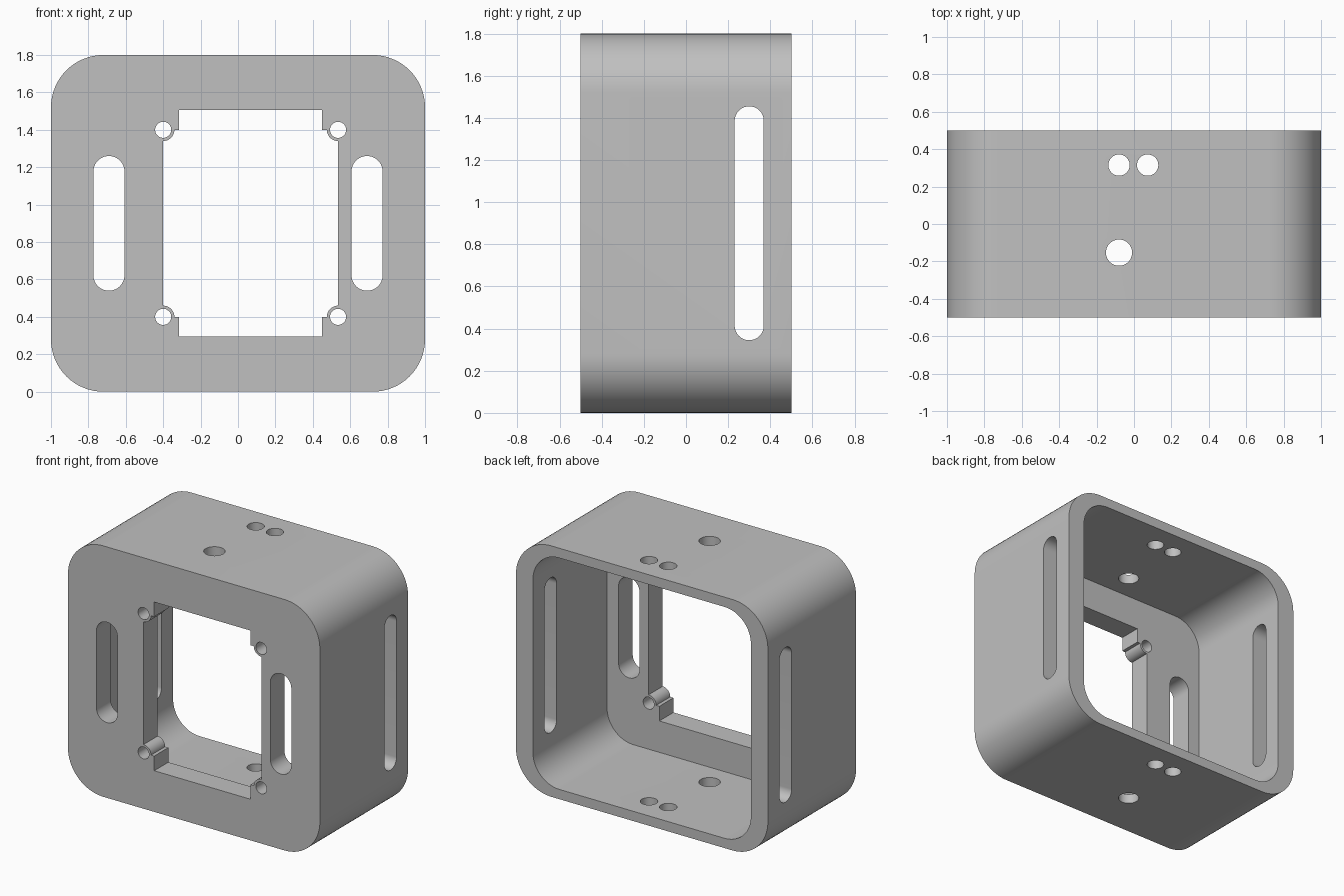
import bpy, bmesh
from math import sin, cos, pi
from mathutils import Vector

cube = bpy.data.objects.get("Cube")
if cube:
    bpy.data.objects.remove(cube)

MID = 0.9          # height of the centre line
PLATE = 0.16       # front plate thickness

grey = bpy.data.materials.new("light grey")
grey.use_nodes = True
colour = (0.53, 0.53, 0.53, 1)
grey.diffuse_color = colour
grey.node_tree.nodes["Principled BSDF"].inputs["Base Color"].default_value = colour


def arc(u, v, r, start, end, n):
    return [(u + r * cos(start + (end - start) * i / n),
             v + r * sin(start + (end - start) * i / n)) for i in range(n + 1)]


def rounded(u, v, hw, hh, r, n=16):
    """Rounded rectangle outline; a slot or circle when r fills it."""
    pts = []
    for q, (su, sv) in enumerate([(1, 1), (-1, 1), (-1, -1), (1, -1)]):
        pts += arc(u + su * (hw - r), v + sv * (hh - r), r, q * pi / 2, (q + 1) * pi / 2, n)
    return pts


def circle(u, v, r):
    return arc(u, v, r, 0, 2 * pi, 40)[:-1]


def prism(name, outline, axis, lo, hi):
    """Extrude a closed outline along an axis from lo to hi."""
    place = {"x": lambda u, v, d: (d, u, v),
             "y": lambda u, v, d: (u, d, v),
             "z": lambda u, v, d: (u, v, d)}[axis]
    bm = bmesh.new()
    face = bm.faces.new([bm.verts.new(place(u, v, lo)) for u, v in outline])
    new = bmesh.ops.extrude_face_region(bm, geom=[face])["geom"]
    shift = Vector(place(0, 0, hi - lo))
    bmesh.ops.translate(bm, vec=shift, verts=[g for g in new if isinstance(g, bmesh.types.BMVert)])
    bmesh.ops.remove_doubles(bm, verts=bm.verts, dist=1e-5)
    bmesh.ops.recalc_face_normals(bm, faces=bm.faces)
    mesh = bpy.data.meshes.new(name)
    bm.to_mesh(mesh)
    bm.free()
    mesh.materials.append(grey)
    ob = bpy.data.objects.new(name, mesh)
    bpy.context.collection.objects.link(ob)
    return ob


def cut(body, outline, axis, lo, hi):
    cutter = prism("cutter", outline, axis, lo, hi)
    cutter.hide_render = True
    mod = body.modifiers.new("cut", "BOOLEAN")
    mod.operation = "DIFFERENCE"
    mod.solver = "EXACT"
    mod.object = cutter
    bpy.context.view_layer.objects.active = body
    bpy.ops.object.modifier_apply(modifier=mod.name)
    bpy.data.objects.remove(cutter)


# Outer shell, hollowed from the open back
housing = prism("housing", rounded(0, MID, 1, 0.9, 0.28), "y", -0.5, 0.5)
cut(housing, rounded(0, MID, 0.865, 0.83, 0.21), "y", -0.5 + PLATE, 0.7)

# Front window with stepped corners wrapped round the screw bosses
WX, HW, HH = 0.0675, 0.4675, 0.5
corner = arc(HW, HH, 0.06, 1.5 * pi, pi, 12) + [(0.3825, HH), (0.3825, 0.605)]
window = []
for su, sv in [(1, 1), (-1, 1), (-1, -1), (1, -1)]:
    pts = corner if su == sv else corner[::-1]
    window += [(WX + su * u, MID + sv * v) for u, v in pts]
cut(housing, window, "y", -0.7, -0.2)

# Screw holes and front slots
for s in (-1, 1):
    for t in (-1, 1):
        cut(housing, circle(WX + s * HW, MID + t * HH, 0.043), "y", -0.7, -0.2)
    cut(housing, rounded(s * 0.69, MID, 0.083, 0.36, 0.0829), "y", -0.7, -0.2)

# Long slots through both side walls
cut(housing, rounded(0.3, MID, 0.069, 0.555, 0.0689), "x", -1.2, 1.2)

# Round holes through top and bottom
for x, y, r in [(-0.08, 0.315, 0.057), (0.073, 0.315, 0.057), (-0.08, -0.153, 0.07)]:
    cut(housing, circle(x, y, r), "z", -0.2, 2)

bpy.ops.object.select_all(action="DESELECT")
housing.select_set(True)
bpy.context.view_layer.objects.active = housing
bpy.ops.object.shade_smooth_by_angle(angle=0.6)
